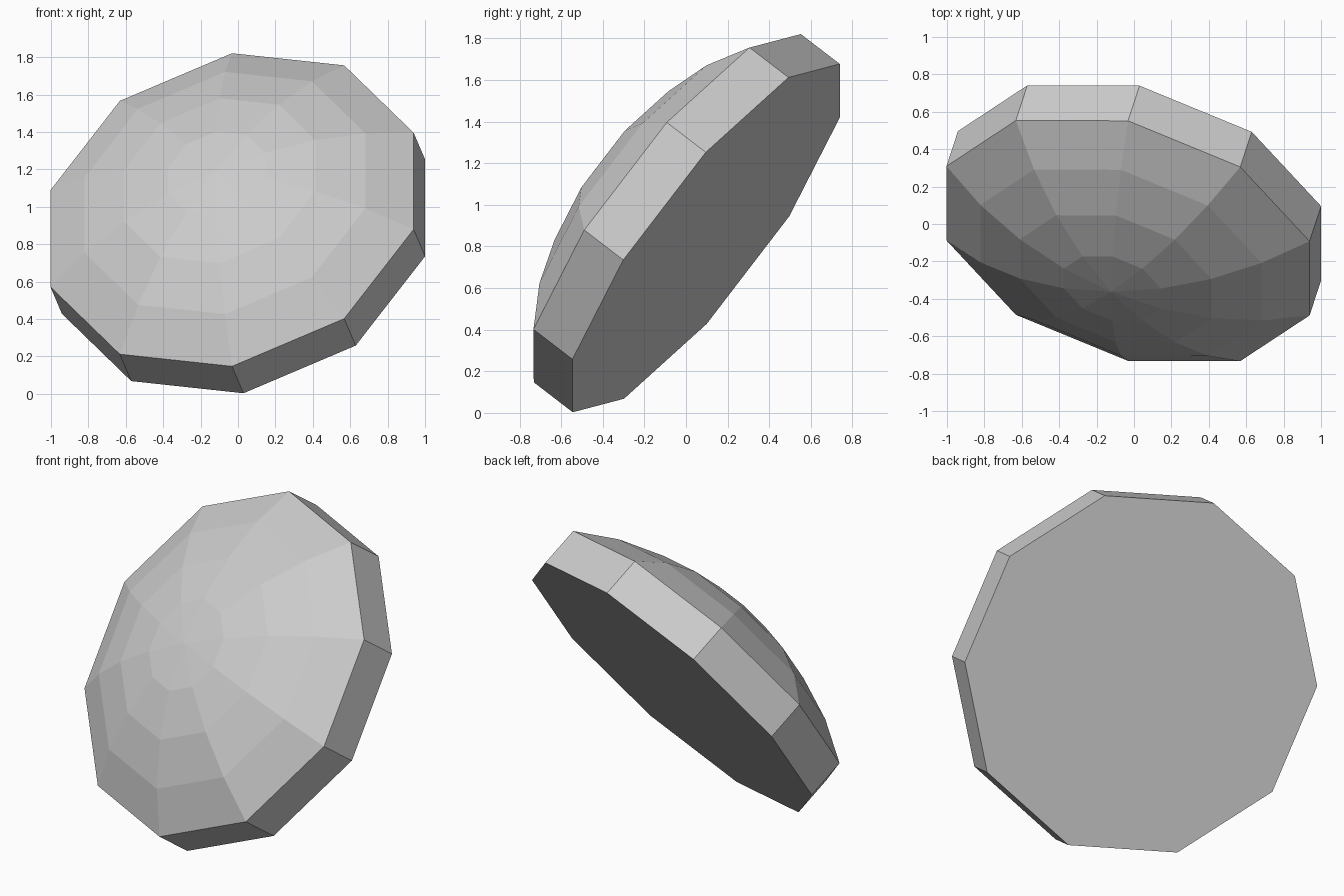
import bpy
import bmesh
from math import sin, cos, pi
from mathutils import Matrix, Vector

cube = bpy.data.objects.get("Cube")
if cube:
    bpy.data.objects.remove(cube, do_unlink=True)

SIDES = 10
RIM_RADIUS = 1.055
RIM_DEPTH = 0.244
SPHERE_RADIUS = 1.745
CAP_ANGLE = 0.649
CAP_STEPS = 4

# Plain grey surface
grey = bpy.data.materials.new("light grey")
grey.use_nodes = True
colour = (0.6, 0.6, 0.6, 1)
grey.diffuse_color = colour
grey.node_tree.nodes["Principled BSDF"].inputs["Base Color"].default_value = colour

# Tilted frame: the dome axis is z, one rim corner lies along x
axis = Vector((-0.252, -0.768, 0.589)).normalized()
corner = Vector((0, 0.608, 0.794))
corner = (corner - axis * corner.dot(axis)).normalized()
side = axis.cross(corner)
frame = Matrix((corner, side, axis)).transposed().to_4x4()
frame.translation = (-0.032, -0.09, 0.984)

bm = bmesh.new()


def ring(radius, height):
    return [bm.verts.new((radius * cos(2 * pi * i / SIDES),
                          radius * sin(2 * pi * i / SIDES), height))
            for i in range(SIDES)]


# Rim wall, then spherical cap rings up to the apex
rings = [ring(RIM_RADIUS, -RIM_DEPTH)]
base = SPHERE_RADIUS * cos(CAP_ANGLE)
for step in range(CAP_STEPS, 0, -1):
    a = CAP_ANGLE * step / CAP_STEPS
    rings.append(ring(SPHERE_RADIUS * sin(a), SPHERE_RADIUS * cos(a) - base))
apex = bm.verts.new((0, 0, SPHERE_RADIUS - base))

bm.faces.new(list(reversed(rings[0])))
for i in range(SIDES):
    j = (i + 1) % SIDES
    for low, high in zip(rings, rings[1:]):
        bm.faces.new((low[i], low[j], high[j], high[i]))
    bm.faces.new((rings[-1][i], rings[-1][j], apex))

bm.transform(frame)
bmesh.ops.recalc_face_normals(bm, faces=bm.faces)

mesh = bpy.data.meshes.new("faceted_dome")
bm.to_mesh(mesh)
bm.free()
mesh.materials.append(grey)
dome = bpy.data.objects.new("faceted_dome", mesh)
bpy.context.collection.objects.link(dome)
